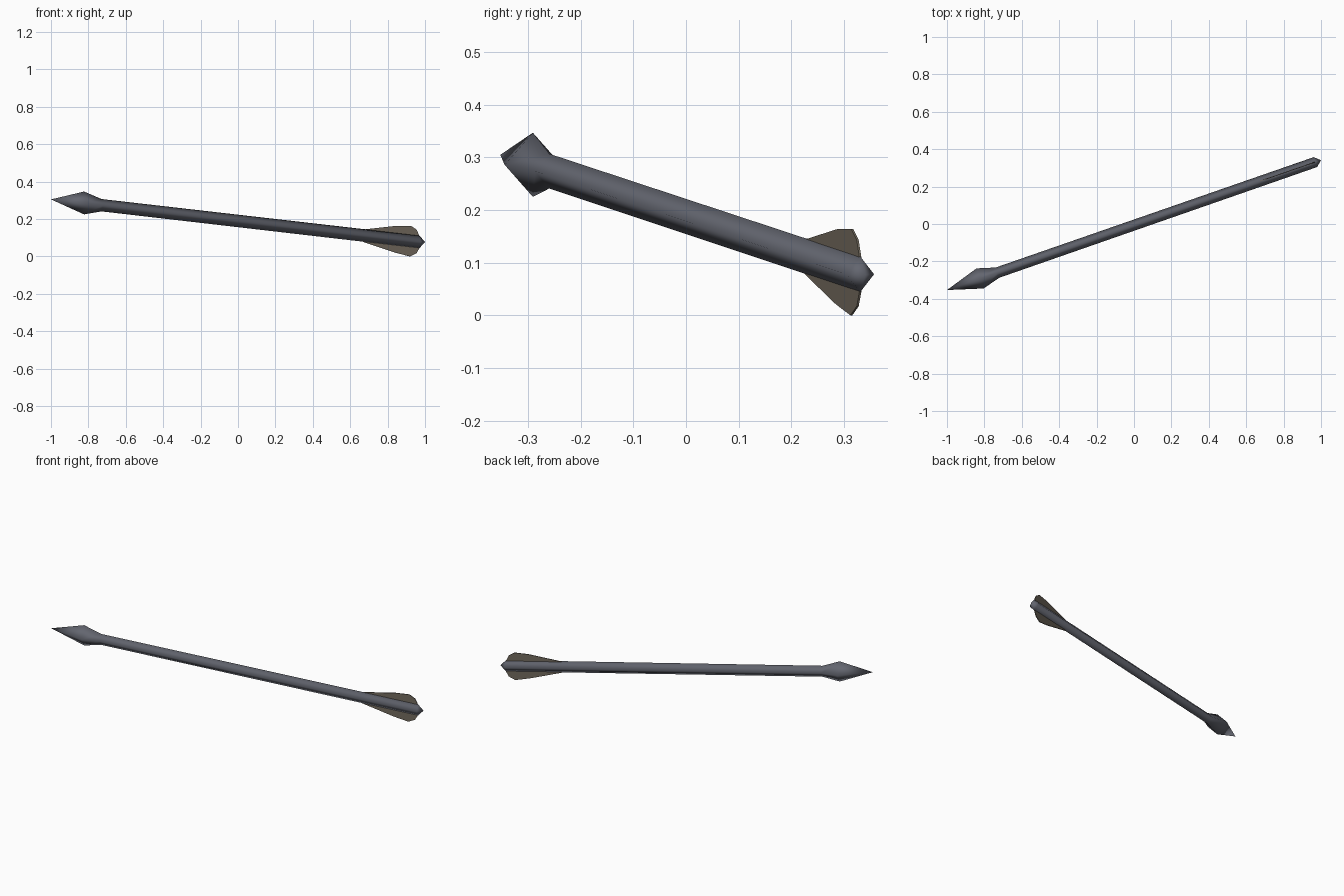
import bpy, bmesh
from mathutils import Vector

if "Cube" in bpy.data.objects:
    bpy.data.objects.remove(bpy.data.objects["Cube"])

def material(name, rgb):
    m = bpy.data.materials.new(name)
    m.diffuse_color = (*rgb, 1)
    m.use_nodes = True
    m.node_tree.nodes["Principled BSDF"].inputs["Base Color"].default_value = m.diffuse_color
    return m

metal = material("slate grey", (0.125, 0.132, 0.16))
feather = material("dull brown", (0.165, 0.14, 0.108))

TAIL = Vector((0.97, 0.331, 0.078))
SIDE = Vector((-0.333, 0.943, 0))
UP = Vector((0, 0, 1))

def finish(name, bm, mat, smooth):
    bmesh.ops.recalc_face_normals(bm, faces=bm.faces)
    me = bpy.data.meshes.new(name)
    bm.to_mesh(me)
    bm.free()
    for p in me.polygons:
        p.use_smooth = smooth
    me.materials.append(mat)
    ob = bpy.data.objects.new(name, me)
    bpy.context.collection.objects.link(ob)

# Arrow body: diamond sections from tip to tail (centre, half width, half height)
sections = [((-0.823, -0.291, 0.286), 0.057, 0.061),
            ((-0.73, -0.26, 0.274), 0.029, 0.033),
            (TAIL, 0.028, 0.034)]
bm = bmesh.new()
tip = bm.verts.new((-1, -0.353, 0.305))
end = bm.verts.new((1, 0.341, 0.077))
rings = []
for c, w, h in sections:
    c = Vector(c)
    rings.append([bm.verts.new(c + o) for o in (UP * h, SIDE * w, -UP * h, -SIDE * w)])
for i in range(4):
    j = (i + 1) % 4
    bm.faces.new((tip, rings[0][i], rings[0][j]))
    for a, b in zip(rings, rings[1:]):
        bm.faces.new((a[i], b[i], b[j], a[j]))
    bm.faces.new((end, rings[-1][j], rings[-1][i]))
finish("arrow_body", bm, metal, True)

# Fletching: thin vanes above and below the shaft, outlines in (x, z)
def vane(name, outline):
    bm = bmesh.new()
    bm.faces.new([bm.verts.new((x, x * 0.346 - 0.006, z)) for x, z in outline])
    f = bmesh.ops.extrude_face_region(bm, geom=bm.faces[:])
    moved = [v for v in f["geom"] if isinstance(v, bmesh.types.BMVert)]
    bmesh.ops.translate(bm, verts=moved, vec=SIDE * 0.004)
    finish(name, bm, feather, False)

vane("upper_vane", [(0.66, 0.12), (0.67, 0.144), (0.85, 0.164), (0.925, 0.164),
                    (0.955, 0.143), (0.97, 0.11), (0.96, 0.085)])
vane("lower_vane", [(0.66, 0.10), (0.67, 0.078), (0.84, 0.021), (0.92, 0.0),
                    (0.955, 0.017), (0.97, 0.045), (0.96, 0.07)])
